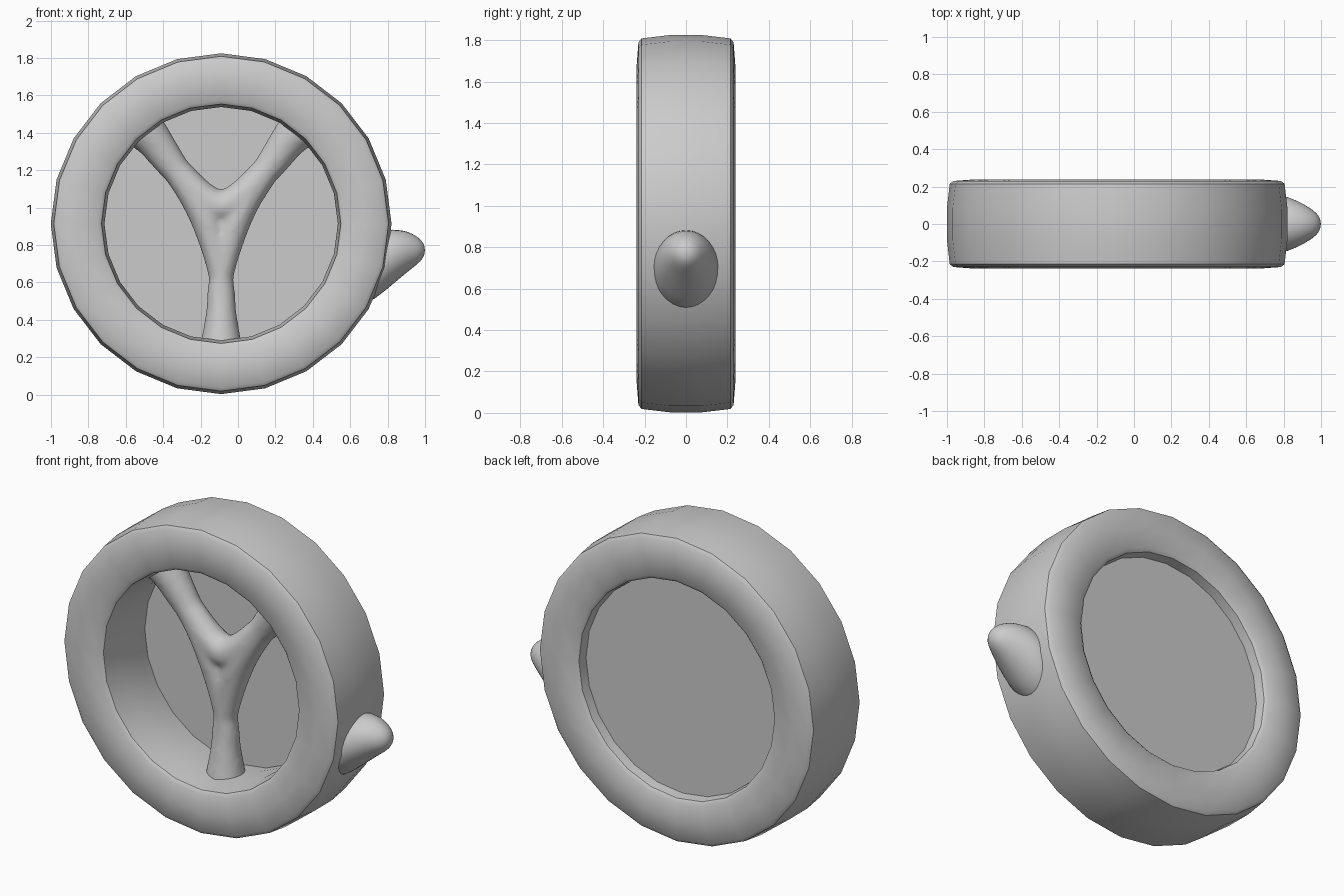
import bpy, bmesh, math
from mathutils import Vector

if "Cube" in bpy.data.objects:
    bpy.data.objects.remove(bpy.data.objects["Cube"])

CX, CZ, SIDES = -0.09, 0.914, 24


def make_object(name, bm, angle=35):
    bmesh.ops.recalc_face_normals(bm, faces=bm.faces)
    mesh = bpy.data.meshes.new(name)
    bm.to_mesh(mesh)
    bm.free()
    obj = bpy.data.objects.new(name, mesh)
    bpy.context.collection.objects.link(obj)
    bpy.ops.object.select_all(action='DESELECT')
    obj.select_set(True)
    bpy.context.view_layer.objects.active = obj
    bpy.ops.object.shade_smooth_by_angle(angle=math.radians(angle))
    return obj


def bridge(bm, rings, closed=False):
    n = len(rings[0])
    pairs = list(zip(rings, rings[1:])) + ([(rings[-1], rings[0])] if closed else [])
    for a, b in pairs:
        for i in range(n):
            j = (i + 1) % n
            bm.faces.new((a[i], a[j], b[j], b[i]))


def wheel_ring(bm, r, y):
    return [bm.verts.new((CX + r * math.sin(math.tau * i / SIDES), y,
                          CZ + r * math.cos(math.tau * i / SIDES))) for i in range(SIDES)]


def cross_ring(bm, centre, side, half_width, half_depth, n=16):
    # oval section: side lies in the XZ plane, depth runs along y
    return [bm.verts.new(centre + side * half_width * math.cos(math.tau * i / n)
                         + Vector((0, 1, 0)) * half_depth * math.sin(math.tau * i / n))
            for i in range(n)]


# Outer ring with rounded-off rectangular section
half = [(0.911, 0.08), (0.895, 0.215), (0.875, 0.23), (0.77, 0.238),
        (0.66, 0.23), (0.64, 0.215), (0.624, 0.08)]
profile = half + [(r, -y) for r, y in reversed(half)]
bm = bmesh.new()
bridge(bm, [wheel_ring(bm, r, y) for r, y in profile], closed=True)
make_object("outer_ring", bm, 40)

# Back disc closing the hole
bm = bmesh.new()
bm.faces.new(wheel_ring(bm, 0.632, 0.16))
disc = make_object("back_disc", bm)


# Three-way spoke: flowing tubes fused together
def smooth_path(points, steps=8):
    out = []
    for k in range(len(points) - 1):
        p = [Vector(points[min(max(k + d, 0), len(points) - 1)]) for d in (-1, 0, 1, 2)]
        for s in range(steps):
            t = s / steps
            out.append(0.5 * (2 * p[1] + (p[2] - p[0]) * t
                              + (2 * p[0] - 5 * p[1] + 4 * p[2] - p[3]) * t * t
                              + (3 * p[1] - p[0] - 3 * p[2] + p[3]) * t ** 3))
    return out + [Vector(points[-1])]


def tube(bm, points):
    path = smooth_path(points)
    rings = []
    for i, p in enumerate(path):
        d = path[min(i + 1, len(path) - 1)] - path[max(i - 1, 0)]
        side = Vector((-d.y, 0, d.x)).normalized()
        rings.append(cross_ring(bm, Vector((CX + p.x, 0.015, p.y)), side, p.z, p.z))
    bridge(bm, rings)
    bm.faces.new(rings[0])
    bm.faces.new(rings[-1])


bm = bmesh.new()
arm = [(0.42, 1.425, 0.118), (0.36, 1.36, 0.1), (0.24, 1.2, 0.077)]  # x offset, z, radius
stem = [(0, 0.62, 0.065), (0, 0.42, 0.085), (0, 0.24, 0.118)]
for s in (-1, 1):
    tube(bm, [(s * x, z, r) for x, z, r in arm + [(0.09, 0.96, 0.084)]] + stem)
tube(bm, arm + [(0, 1.005, 0.09)] + [(-x, z, r) for x, z, r in reversed(arm)])
spokes = make_object("spokes", bm, 60)
remesh = spokes.modifiers.new("fuse", 'REMESH')
remesh.mode = 'VOXEL'
remesh.voxel_size = 0.016
remesh.use_smooth_shade = True
relax = spokes.modifiers.new("relax", 'SMOOTH')
relax.factor = 0.5
relax.iterations = 8

# Rounded side nub growing out of the ring
bm = bmesh.new()
sections = [(0.70, 0.68, 0.22, 0.17, -16), (0.775, 0.69, 0.205, 0.165, -16),
            (0.87, 0.745, 0.138, 0.13, -8), (0.935, 0.77, 0.092, 0.092, 0),
            (0.98, 0.772, 0.06, 0.06, 0), (1.0, 0.772, 0.02, 0.02, 0)]
rings = []
for x, z, w, d, tilt in sections:
    a = math.radians(tilt)
    rings.append(cross_ring(bm, Vector((x, 0, z)), Vector((-math.sin(a), 0, math.cos(a))), w, d))
bridge(bm, rings)
bm.faces.new(rings[0])
bm.faces.new(rings[-1])
nub = make_object("side_nub", bm, 60)
nub.modifiers.new("rounding", 'SUBSURF').levels = 1
